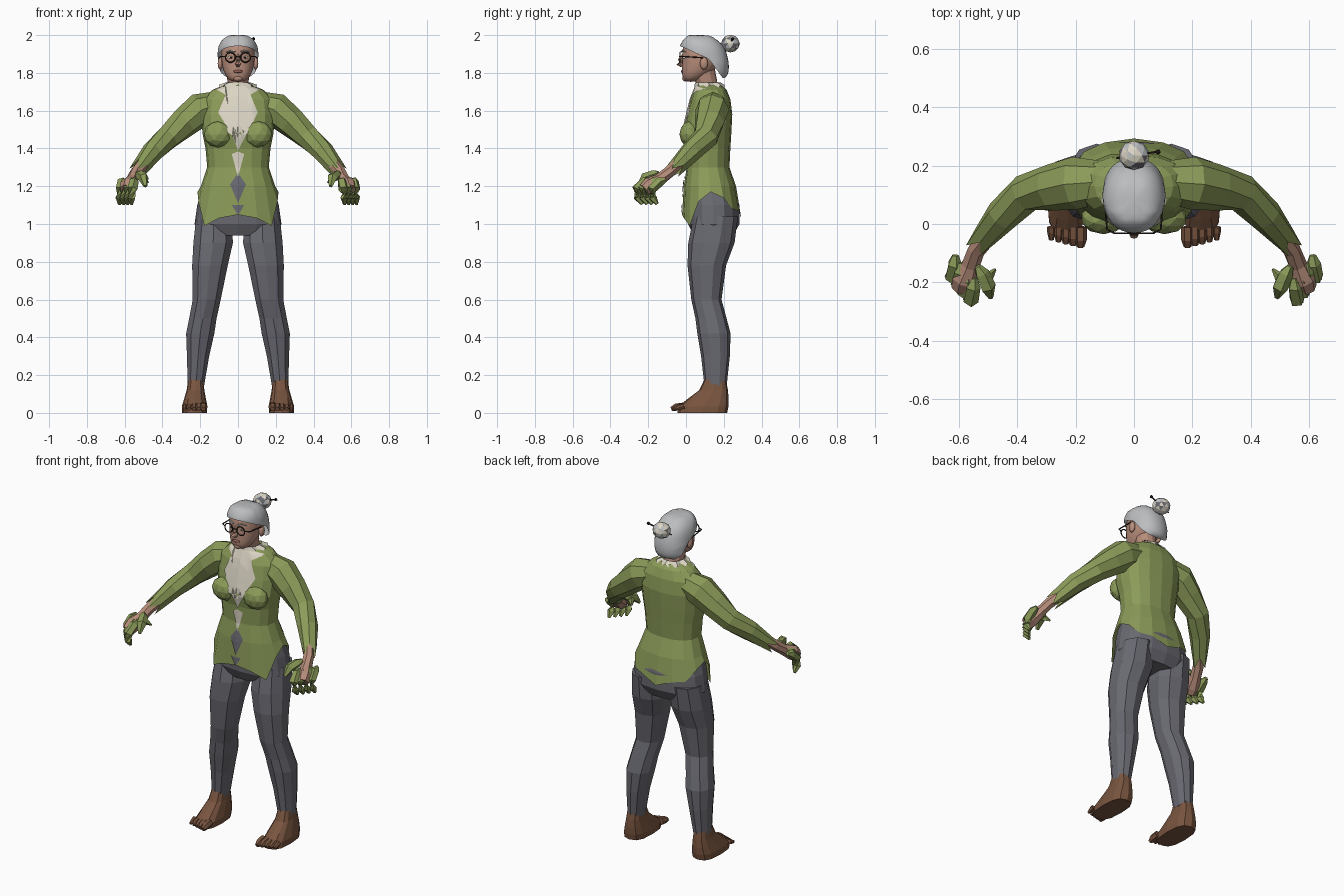
import bpy, bmesh, math, random
from mathutils import Vector
from mathutils.bvhtree import BVHTree

random.seed(4)
cube = bpy.data.objects.get("Cube")
if cube:
    bpy.data.objects.remove(cube)


def material(name, r, g, b):
    m = bpy.data.materials.new(name)
    m.use_nodes = True
    m.diffuse_color = (r, g, b, 1)
    m.node_tree.nodes["Principled BSDF"].inputs["Base Color"].default_value = (r, g, b, 1)
    return m


green = material("leaf green", .26, .33, .10)
grey = material("trouser grey", .14, .14, .165)
cream = material("cream cloth", .72, .67, .56)
skin = material("skin", .48, .27, .20)
brown = material("foot brown", .19, .09, .05)
silver = material("silver hair", .50, .51, .52)
dark = material("dark frame", .03, .02, .015)
rose = material("lip rose", .32, .12, .10)
SIDES = (("left", 1), ("right", -1))


def finish(name, bm, mat, smooth=False):
    bmesh.ops.recalc_face_normals(bm, faces=bm.faces)
    mesh = bpy.data.meshes.new(name)
    bm.to_mesh(mesh)
    bm.free()
    mesh.materials.append(mat)
    ob = bpy.data.objects.new(name, mesh)
    bpy.context.collection.objects.link(ob)
    if smooth:
        mesh.shade_smooth()
        ob.modifiers.new("round", "SUBSURF").levels = 1
        ob.modifiers["round"].render_levels = 1
    return ob


def bridge(rings, caps=(True, True)):
    """Join rings of points into a skin."""
    bm = bmesh.new()
    rows = [[bm.verts.new(p) for p in ring] for ring in rings]
    n = len(rows[0])
    for a, b in zip(rows, rows[1:]):
        for i in range(n):
            bm.faces.new((a[i], a[(i + 1) % n], b[(i + 1) % n], b[i]))
    for use, row in zip(caps, (rows[0], rows[-1])):
        if use:
            bm.faces.new(row)
    return bm


def oval(z, x0, x1, y0, y1, n=16, p=2.3):
    """Level rounded ring between side limits and front and back limits."""
    def power(v):
        return math.copysign(abs(v) ** (2 / p), v) if abs(v) > 1e-6 else 0
    turns = [math.tau * i / n for i in range(n)]
    return [Vector(((x0 + x1) / 2 + power(math.sin(a)) * (x1 - x0) / 2,
                    (y0 + y1) / 2 - power(math.cos(a)) * (y1 - y0) / 2, z)) for a in turns]


def tube(name, points, mat, side=1, n=7, jag=0):
    """Tapered limb through x, y, z, radius points, with an optional jagged open end."""
    pts = [Vector((x * side, y, z)) for x, y, z, r in points]
    rings = []
    for i, c in enumerate(pts):
        along = (pts[min(i + 1, len(pts) - 1)] - pts[max(i - 1, 0)]).normalized()
        q = along.to_track_quat("Z", "Y")
        ring = []
        for k in range(n):
            a = math.tau * k / n
            p = c + q @ Vector((math.cos(a), math.sin(a), 0)) * points[i][3]
            if jag and i == len(pts) - 1:
                p += along * (jag if k % 2 else -jag)
            ring.append(p)
        rings.append(ring)
    return finish(name, bridge(rings, (True, not jag)), mat)


def ball(name, at, size, mat, facets=2, smooth=False):
    bm = bmesh.new()
    bmesh.ops.create_icosphere(bm, subdivisions=facets, radius=1)
    for v in bm.verts:
        v.co = Vector(at) + v.co * Vector(size)
    ob = finish(name, bm, mat)
    if smooth:
        ob.data.shade_smooth()
    return ob


# Jacket body with a pointed hem
rings = [oval(z, -w, w, f, b) for z, w, f, b in (
    (1.735, .075, .055, .19), (1.71, .135, .045, .215), (1.66, .185, .025, .235),
    (1.58, .195, .005, .245), (1.48, .188, -.018, .24), (1.40, .172, .0, .235),
    (1.30, .163, .004, .23), (1.20, .197, -.012, .265))]
hem = (1.05, 1.03, .99, 1.12, 1.17, 1.14, 1.08, 1.07, 1.03)
edge = []
for i in range(16):
    z = hem[min(i, 16 - i)]
    f = ((1.2 - z) / .2) ** .5
    w = .198 + .042 * f
    edge.append(oval(z, -w, w, -.012 - .01 * f, .265 + .03 * f)[i])
jacket_bm = bridge(rings + [edge], (True, False))
surface = BVHTree.FromBMesh(jacket_bm)
finish("jacket", jacket_bm, green)
for side, s in SIDES:
    ball(side + "_bust", (.105 * s, .02, 1.475), (.077, .055, .07), green)


def plate(name, half, mat):
    """Mirrored flat patch laid on the jacket front."""
    outline = half + [(-x, z) for x, z in reversed(half) if x > 0]
    bm = bmesh.new()
    bm.faces.new([bm.verts.new((x, -1, z)) for x, z in outline])
    bmesh.ops.triangulate(bm, faces=bm.faces)
    bmesh.ops.subdivide_edges(bm, edges=bm.edges, cuts=4, use_grid_fill=True)
    for v in bm.verts:
        hit = surface.ray_cast(v.co, Vector((0, 1, 0)))[0] or surface.find_nearest(v.co)[0]
        v.co = hit - Vector((0, .006, 0))
    finish(name, bm, mat)


plate("shirt_front", [(0, 1.73), (.065, 1.73), (.12, 1.715), (.065, 1.685), (.105, 1.59),
                      (.045, 1.61), (.06, 1.485), (.03, 1.47), (0, 1.39)], cream)
plate("shirt_gap", [(0, 1.385), (.033, 1.37), (0, 1.25)], cream)
plate("trouser_gap", [(0, 1.27), (.042, 1.21), (0, 1.11)], grey)
plate("trouser_notch", [(0, 1.10), (.033, 1.10), (0, 1.045)], grey)

# Jagged collar around the neck
top = oval(1.75, -.062, .062, .05, .18)
low = oval(1.725, -.1, .1, .045, .205)
for i, p in enumerate(low):
    p.z -= .02 if i % 2 else -.012
finish("collar", bridge([top, low], (False, False)), cream)

# Trousers
finish("trouser_seat", bridge([oval(z, -w, w, f, b) for z, w, f, b in (
    (1.22, .17, .02, .24), (1.17, .195, .006, .262), (1.1, .216, .006, .283),
    (1.0, .230, .01, .283), (.94, .2, .04, .25))]), grey)
leg = ((1.04, .03, .225, .04, .275), (.9, .022, .241, .012, .257), (.78, .05, .247, .008, .212),
       (.6, .088, .243, .028, .188), (.5, .11, .262, .05, .215), (.42, .122, .278, .06, .236),
       (.3, .15, .273, .08, .232), (.14, .178, .268, .098, .215))
foot = ((.2, .186, .260, .108, .208), (.12, .178, .272, .07, .222), (.075, .17, .285, .01, .226),
        (.035, .162, .297, -.04, .225), (.0, .165, .297, -.045, .218))


def mirrored(rows, s, n, p):
    return [[Vector((v.x * s, v.y, v.z)) for v in oval(*row, n=n, p=p)] for row in rows]


for side, s in SIDES:
    finish(side + "_trouser_leg", bridge(mirrored(leg, s, 10, 2.2)), grey)
    finish(side + "_foot", bridge(mirrored(foot, s, 12, 2.8)), brown)
    for i in range(5):
        x, r, y = .183 + .025 * i, .022 - .002 * i, -.078 + .006 * i
        tube(f"{side}_toe_{i}", [(x, -.01, .036, r), (x, y + .025, .03, r), (x, y, .02, r * .6)],
             brown, s, 6)

    # Sleeve, forearm and claw-like glove
    tube(side + "_sleeve", [(.10, .145, 1.635, .07), (.20, .14, 1.605, .09), (.28, .125, 1.54, .08),
                            (.37, .105, 1.46, .066), (.45, .03, 1.385, .058),
                            (.525, -.06, 1.29, .042)], green, s, 8, .03)
    tube(side + "_forearm", [(.47, .0, 1.36, .035), (.54, -.09, 1.275, .031),
                             (.56, -.14, 1.235, .032), (.58, -.19, 1.205, .044),
                             (.59, -.22, 1.18, .036)], skin, s)
    for i in range(4):
        x, y = .548 + .021 * i, -.2 + .026 * i
        tube(f"{side}_glove_finger_{i}", [
            (x, y + .015, 1.235, .012), (x + .003, y - .015, 1.225, .026),
            (x + .01, y - .06, 1.185, .027), (x + .016, y - .055, 1.14, .022),
            (x + .016, y - .03, 1.105, .009)], green, s, 5)
    tube(side + "_glove_thumb", [(.535, -.145, 1.27, .012), (.52, -.17, 1.26, .026),
                                 (.50, -.215, 1.245, .028), (.49, -.25, 1.20, .01)], green, s, 5)
    tube(side + "_glove_spike", [(.505, -.19, 1.25, .022), (.475, -.155, 1.22, .005)], green, s, 4)

# Neck and head
tube("neck", [(0, .135, 1.66, .06), (0, .115, 1.73, .054), (0, .09, 1.82, .062)], skin, 1, 12)
finish("head", bridge([oval(z, -w, w, f, b, p=2.2) for z, w, f, b in (
    (1.752, .03, .0, .05), (1.77, .058, -.02, .09), (1.81, .08, -.024, .15),
    (1.86, .09, -.022, .19), (1.92, .092, -.024, .2), (1.965, .075, -.01, .17),
    (1.985, .04, .02, .14))]), skin, True)
tube("nose", [(0, -.012, 1.895, .009), (0, -.032, 1.865, .012), (0, -.036, 1.85, .016),
              (0, -.02, 1.838, .01)], skin, 1, 8)
ball("chin", (0, -.004, 1.772), (.026, .016, .018), skin, 2, True)
ball("lips", (0, -.02, 1.808), (.026, .008, .008), rose, 2, True)

# Hair cap, cut away from the face and ears
bm = bridge([oval(z, -w, w, f, b, p=2.2) for z, w, f, b in (
    (1.772, .078, .06, .212), (1.80, .1, .03, .228), (1.85, .107, -.01, .23),
    (1.90, .109, -.028, .22), (1.945, .105, -.034, .203), (1.98, .084, -.02, .168),
    (2.002, .05, .005, .135))])
planes = ((Vector((0, -.015, 1.935)), Vector((0, .065, .145))),
          (Vector((0, .12, 1.875)), Vector((0, .11, .08))))
for point, normal in planes:
    bmesh.ops.bisect_plane(bm, geom=bm.verts[:] + bm.edges[:] + bm.faces[:],
                           plane_co=point, plane_no=normal)
face_area = [f for f in bm.faces
             if all((f.calc_center_median() - p).dot(n) < 0 for p, n in planes)]
bmesh.ops.delete(bm, geom=face_area, context="FACES")
for v in bm.verts:
    if abs(v.co.x) < .001 and v.co.z > 1.96:
        v.co.z -= .01
finish("hair_cap", bm, silver, True)

# Hair bun with mixed facets and a pin
bun = ball("hair_bun", (0, .235, 1.955), (.053, .05, .047), silver)
bun.data.materials.append(cream)
bun.data.materials.append(grey)
for f in bun.data.polygons:
    f.material_index = random.choice((0, 0, 1, 1, 2))
tube("hair_pin", [(-.06, .225, 1.94, .004), (.08, .247, 1.98, .004)], dark, 1, 5)
ball("hair_pin_knob", (.082, .247, 1.98), (.01, .01, .01), dark, 1)

# Ears, eyes, brows and round spectacles
for side, s in SIDES:
    ball(side + "_ear", (.094 * s, .095, 1.85), (.014, .022, .034), skin, 2, True)
    ball(side + "_eye", (.037 * s, -.008, 1.882), (.014, .01, .008), cream, 2, True)
    ball(side + "_iris", (.037 * s, -.016, 1.882), (.005, .004, .005), dark, 2, True)
    tube(side + "_brow", [(.015, -.025, 1.912, .004), (.04, -.016, 1.918, .005),
                          (.062, -.004, 1.91, .003)], silver, s, 5)
    bpy.ops.mesh.primitive_torus_add(location=(.04 * s, -.032, 1.882), rotation=(math.pi / 2, 0, 0),
                                     major_radius=.026, minor_radius=.0035,
                                     major_segments=20, minor_segments=6)
    rim = bpy.context.object
    rim.name = side + "_spectacle_rim"
    rim.data.materials.append(dark)
    tube(side + "_spectacle_arm", [(.066, -.032, 1.887, .0035), (.092, -.018, 1.887, .0035),
                                   (.1, .09, 1.88, .0035)], dark, s, 5)
tube("spectacle_bridge", [(-.016, -.033, 1.886, .0035), (.016, -.033, 1.886, .0035)], dark, 1, 5)
